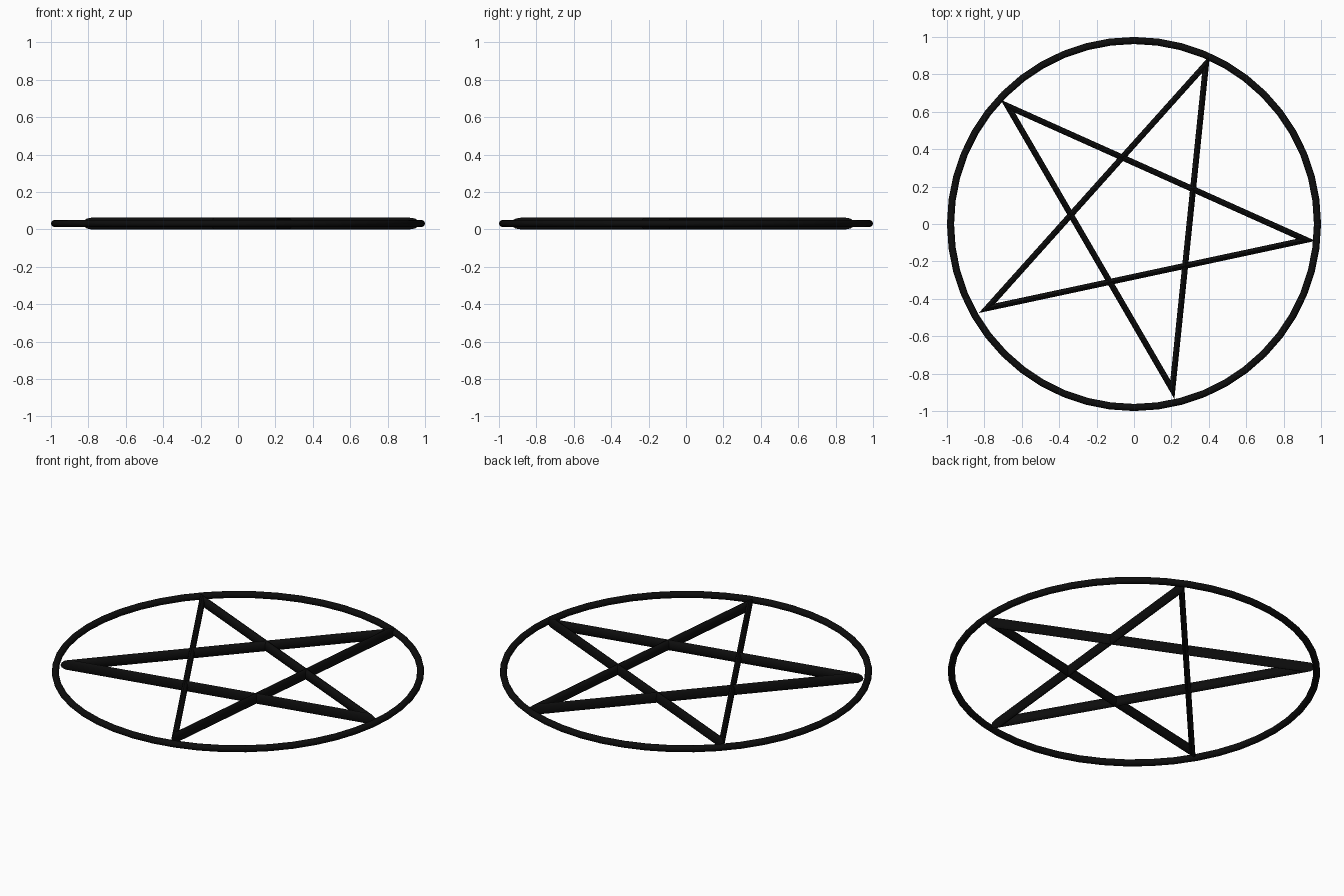
import bpy, bmesh, math
from mathutils import Vector

if "Cube" in bpy.data.objects:
    bpy.data.objects.remove(bpy.data.objects["Cube"])

Z = 0.031
black = bpy.data.materials.new("black")
black.diffuse_color = (0.004, 0.004, 0.004, 1)
black.use_nodes = True
black.node_tree.nodes["Principled BSDF"].inputs["Base Color"].default_value = black.diffuse_color


def finish(ob, name):
    ob.name = name
    ob.data.materials.append(black)
    bpy.ops.object.select_all(action='DESELECT')
    ob.select_set(True)
    bpy.context.view_layer.objects.active = ob
    bpy.ops.object.shade_smooth_by_angle(angle=math.radians(40))


# Outer ring
bpy.ops.mesh.primitive_torus_add(major_segments=48, minor_segments=12,
                                 major_radius=0.981, minor_radius=0.019,
                                 location=(0, 0, Z))
finish(bpy.context.object, "outer_ring")

# Five-pointed star: a tall oval section swept along the closed line, mitred at the tips
tips = [(0.385, 0.855), (-0.675, 0.63), (-0.785, -0.45), (0.205, -0.885), (0.92, -0.085)]
path = [Vector(tips[i * 2 % 5]) for i in range(5)]
HALF_W, HALF_H, SIDES = 0.016, 0.031, 12

bm = bmesh.new()
rings = []
for i, p in enumerate(path):
    d0 = (p - path[i - 1]).normalized()
    d1 = (path[(i + 1) % 5] - p).normalized()
    n0, n1 = Vector((-d0.y, d0.x)), Vector((-d1.y, d1.x))
    miter = (n0 + n1).normalized()
    miter /= miter.dot(n0)
    ring = []
    for k in range(SIDES):
        a = 2 * math.pi * k / SIDES
        q = p + miter * HALF_W * math.cos(a)
        ring.append(bm.verts.new((q.x, q.y, Z + HALF_H * math.sin(a))))
    rings.append(ring)
for i in range(5):
    r, s = rings[i], rings[(i + 1) % 5]
    for k in range(SIDES):
        j = (k + 1) % SIDES
        bm.faces.new((r[k], r[j], s[j], s[k]))
bmesh.ops.recalc_face_normals(bm, faces=bm.faces)
mesh = bpy.data.meshes.new("star")
bm.to_mesh(mesh)
bm.free()
star = bpy.data.objects.new("star", mesh)
bpy.context.collection.objects.link(star)
finish(star, "star")
